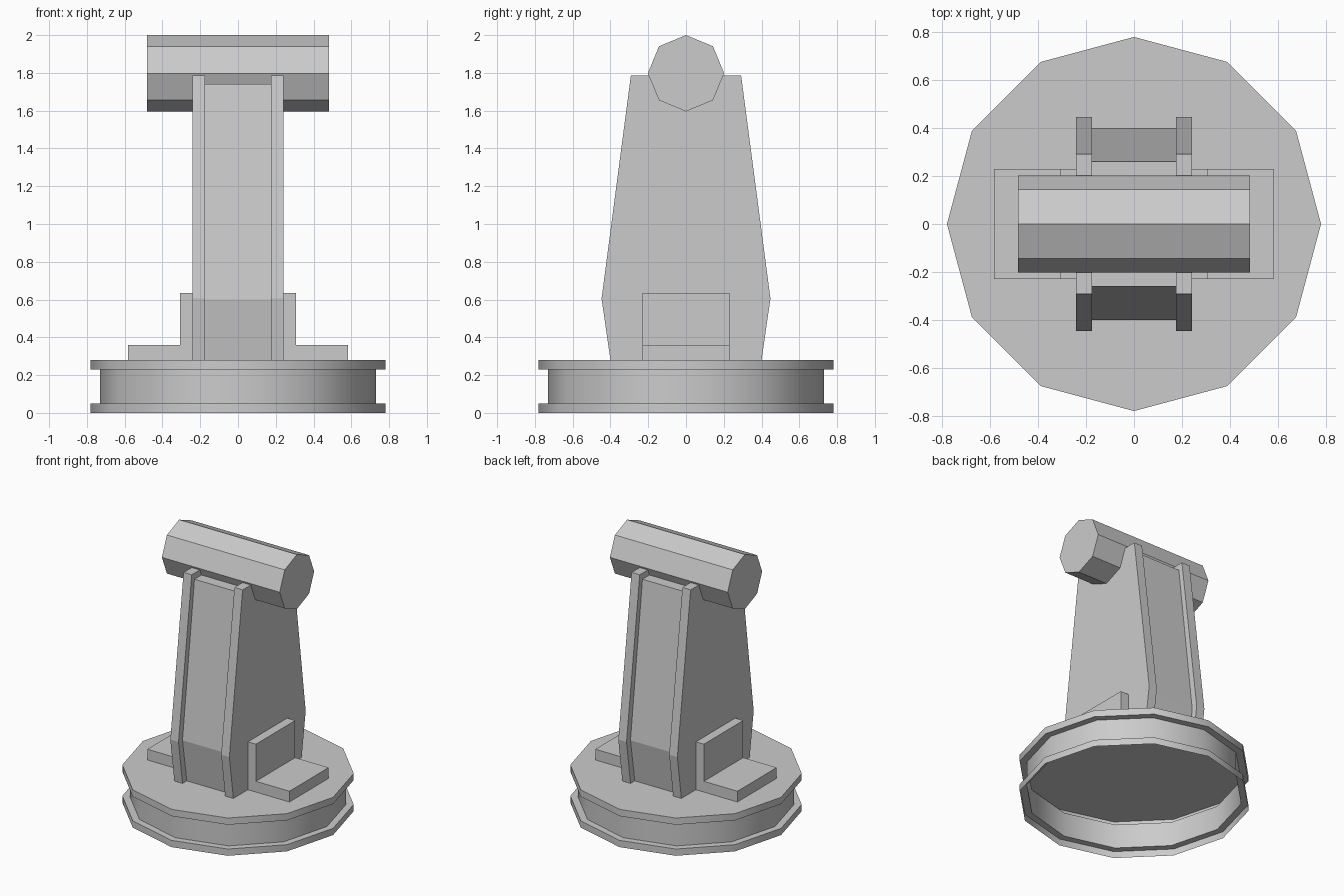
import bpy, bmesh
from math import sin, cos, pi, radians

cube = bpy.data.objects.get("Cube")
if cube:
    bpy.data.objects.remove(cube, do_unlink=True)

GREY = (0.6, 0.6, 0.6, 1.0)
metal = bpy.data.materials.new("plain grey")
metal.use_nodes = True
metal.diffuse_color = GREY
metal.node_tree.nodes["Principled BSDF"].inputs["Base Color"].default_value = GREY


def finish(name, bm):
    """Turn a bmesh into a named object with the shared material."""
    bmesh.ops.recalc_face_normals(bm, faces=bm.faces)
    mesh = bpy.data.meshes.new(name)
    bm.to_mesh(mesh)
    bm.free()
    mesh.materials.append(metal)
    obj = bpy.data.objects.new(name, mesh)
    bpy.context.collection.objects.link(obj)
    return obj


def extrude_x(name, outline, x0, x1):
    """Solid with a (y, z) outline, running from x0 to x1."""
    bm = bmesh.new()
    face = bm.faces.new([bm.verts.new((x0, y, z)) for y, z in outline])
    new = bmesh.ops.extrude_face_region(bm, geom=[face], use_keep_orig=True)["geom"]
    moved = [v for v in new if isinstance(v, bmesh.types.BMVert)]
    bmesh.ops.translate(bm, verts=moved, vec=(x1 - x0, 0, 0))
    return finish(name, bm)


def extrude_y(name, outline, y0, y1):
    """Solid with an (x, z) outline, running from y0 to y1."""
    bm = bmesh.new()
    face = bm.faces.new([bm.verts.new((x, y0, z)) for x, z in outline])
    new = bmesh.ops.extrude_face_region(bm, geom=[face], use_keep_orig=True)["geom"]
    moved = [v for v in new if isinstance(v, bmesh.types.BMVert)]
    bmesh.ops.translate(bm, verts=moved, vec=(0, y1 - y0, 0))
    return finish(name, bm)


def mirrored(half):
    """Close a half outline across y = 0."""
    return half + [(-y, z) for y, z in reversed(half)]


# Flanged base: a twelve-sided shell, open underneath
SIDES = 12
RIM, WALL, TOP = 0.78, 0.73, 0.28
bm = bmesh.new()
rings = []
for r, z in [(RIM, TOP), (RIM, 0.23), (WALL, 0.23), (WALL, 0.05), (RIM, 0.05), (RIM, 0)]:
    rings.append([bm.verts.new((r * cos(2 * pi * i / SIDES), r * sin(2 * pi * i / SIDES), z))
                  for i in range(SIDES)])
bm.faces.new(rings[0])
for upper, lower in zip(rings, rings[1:]):
    for i in range(SIDES):
        j = (i + 1) % SIDES
        bm.faces.new((upper[i], lower[i], lower[j], upper[j]))
base = finish("base", bm)
bpy.ops.object.select_all(action="DESELECT")
base.select_set(True)
bpy.context.view_layer.objects.active = base
bpy.ops.object.shade_smooth_by_angle(angle=radians(35))

# Tapered column: recessed core between two side plates
extrude_x("column_core", mirrored([(-0.35, TOP), (-0.4, 0.6), (-0.26, 1.74)]), -0.178, 0.178)
plate = mirrored([(-0.4, TOP), (-0.447, 0.605), (-0.292, 1.785)])

# L-shaped foot bracket outline
bracket = [(0.24, TOP), (0.583, TOP), (0.583, 0.36), (0.308, 0.36), (0.308, 0.635), (0.24, 0.635)]

for side, s in (("left", 1), ("right", -1)):
    extrude_x(side + "_side_plate", plate, s * 0.175, s * 0.242)
    extrude_y(side + "_bracket", [(s * x, z) for x, z in bracket], -0.23, 0.23)

# Octagonal drum across the top
drum = [(0.202 * sin(pi * i / 4), 1.798 + 0.202 * cos(pi * i / 4)) for i in range(8)]
extrude_x("top_drum", drum, -0.483, 0.483)
